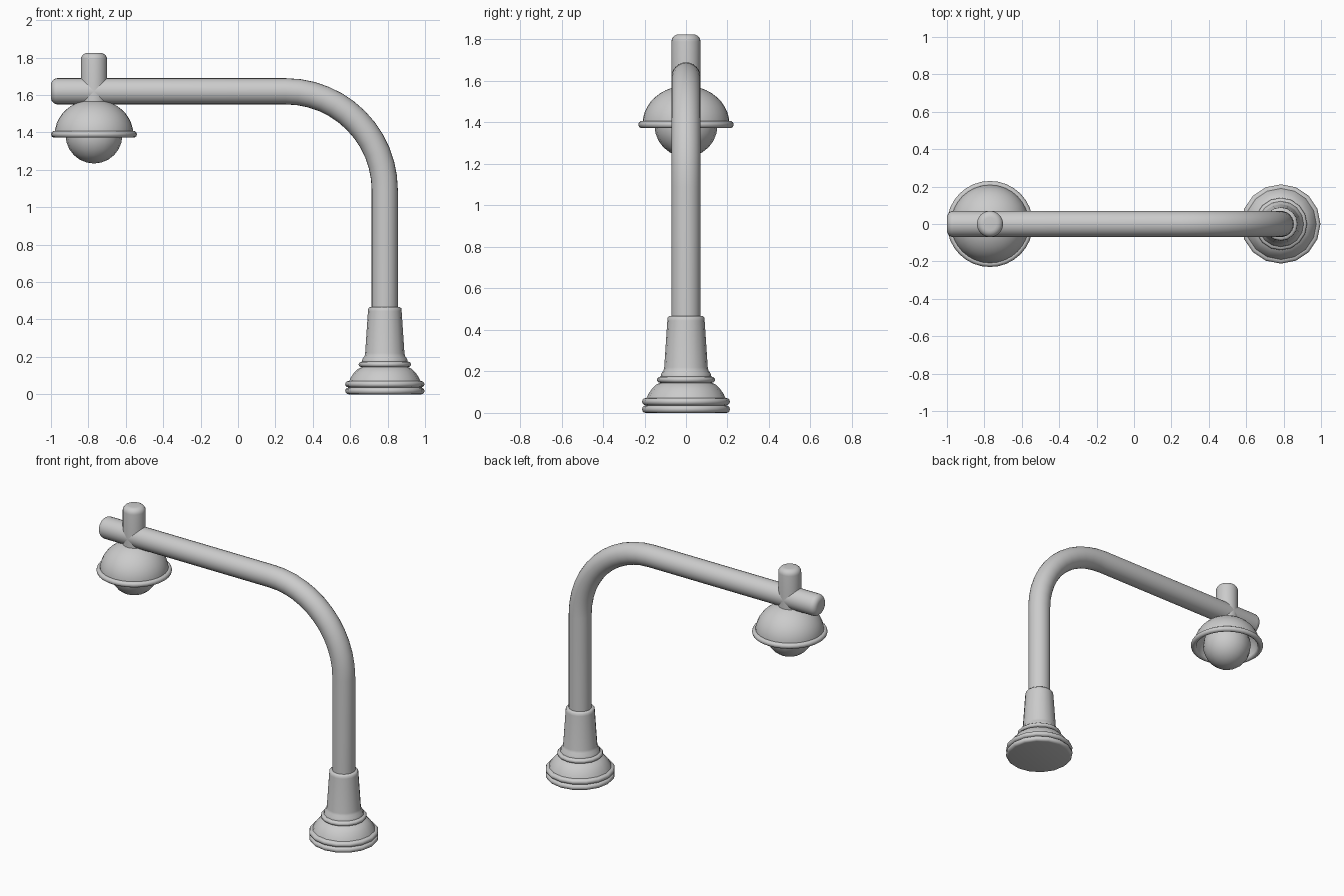
import bpy, bmesh, math
from math import sin, cos, pi

if "Cube" in bpy.data.objects:
    bpy.data.objects.remove(bpy.data.objects["Cube"])


def skin(name, rings, sharp=40):
    """Bridge successive rings; single-point rings become poles, open ends are capped."""
    bm = bmesh.new()
    rows = [[bm.verts.new(p) for p in ring] for ring in rings]
    n = max(len(r) for r in rows)
    for a, b in zip(rows, rows[1:]):
        for i in range(n):
            j = (i + 1) % n
            q = [a[i % len(a)], a[j % len(a)], b[j % len(b)], b[i % len(b)]]
            bm.faces.new(list(dict.fromkeys(q)))
    for end in (rows[0], rows[-1]):
        if len(end) > 2:
            bm.faces.new(end)
    bmesh.ops.recalc_face_normals(bm, faces=bm.faces)
    mesh = bpy.data.meshes.new(name)
    bm.to_mesh(mesh)
    bm.free()
    ob = bpy.data.objects.new(name, mesh)
    bpy.context.collection.objects.link(ob)
    bpy.ops.object.select_all(action='DESELECT')
    ob.select_set(True)
    bpy.context.view_layer.objects.active = ob
    bpy.ops.object.shade_smooth_by_angle(angle=math.radians(sharp))
    return ob


def lathe(name, x, profile, n=32, sharp=40):
    """Revolve (radius, z) points about the vertical line at x."""
    rings = []
    for r, z in profile:
        if r < 1e-5:
            rings.append([(x, 0, z)])
        else:
            rings.append([(x + r * cos(2 * pi * i / n), r * sin(2 * pi * i / n), z)
                          for i in range(n)])
    return skin(name, rings, sharp)


def bulge(r, z, h, steps=6):
    """Half-round moulding that bulges out to radius r, centred at height z."""
    return [(r - h + h * cos(t), z + h * sin(t))
            for t in (-pi / 2 + pi * k / steps for k in range(steps + 1))]


POLE_X, ARM_Z, R, BEND = 0.785, 1.62, 0.07, 0.53
LAMP_X, RIM_Z = -0.77, 1.39

# Stepped base with mouldings and tapered collar
base = bulge(0.212, 0.018, 0.018) + bulge(0.212, 0.054, 0.017)
base += [(0.19, 0.072), (0.182, 0.09), (0.165, 0.115), (0.145, 0.135), (0.125, 0.145)]
base += bulge(0.14, 0.16, 0.014)
base += [(0.122, 0.176), (0.119, 0.19), (0.108, 0.205), (0.105, 0.22),
         (0.09, 0.445), (0.088, 0.46), (0.08, 0.467), (0.06, 0.467)]
lathe("base", POLE_X, base, 16, 50)

# Bent pole and arm: (x, z, direction angle, radius) along the path
path = [(POLE_X, 0.42, 0, R)]
for k in range(13):
    t = pi / 2 * k / 12
    path.append((POLE_X - BEND + BEND * cos(t), ARM_Z - BEND + BEND * sin(t), t, R))
edge = 0.035
for k in range(6):
    t = pi / 2 * k / 5
    path.append((-1 + edge - edge * sin(t), ARM_Z, pi / 2, R - edge + edge * cos(t)))
skin("pole_and_arm", [[(x + r * cos(a) * cos(t), r * sin(a), z + r * cos(a) * sin(t))
                       for a in (2 * pi * i / 24 for i in range(24))]
                      for x, z, t, r in path])

# Upright stub above the lamp
top = 1.825
stub = [(R, ARM_Z - 0.06)]
stub += [(R - edge + edge * cos(t), top - edge + edge * sin(t))
         for t in (pi / 2 * k / 5 for k in range(6))]
lathe("lamp_stub", LAMP_X, stub, 24)

# Hollow dome shade, outer skin then inner skin
arc = [pi / 2 * k / 10 for k in range(11)]
shade = [(0.21 * cos(t), RIM_Z + 0.187 * sin(t)) for t in reversed(arc)]
shade += [(0.195 * cos(t), RIM_Z + 0.172 * sin(t)) for t in arc]
lathe("lamp_shade", LAMP_X, shade, 32)

# Rolled rim of the shade
bpy.ops.mesh.primitive_torus_add(major_radius=0.212, minor_radius=0.018, major_segments=32,
                                 minor_segments=10, location=(LAMP_X, 0, RIM_Z))
rim = bpy.context.object
rim.name = "shade_rim"
bpy.ops.object.shade_smooth()

# Round bulb
bpy.ops.mesh.primitive_uv_sphere_add(segments=16, ring_count=12, radius=0.152,
                                     location=(LAMP_X, 0, RIM_Z - 0.004))
bpy.context.object.name = "bulb"
bpy.ops.object.shade_smooth()
